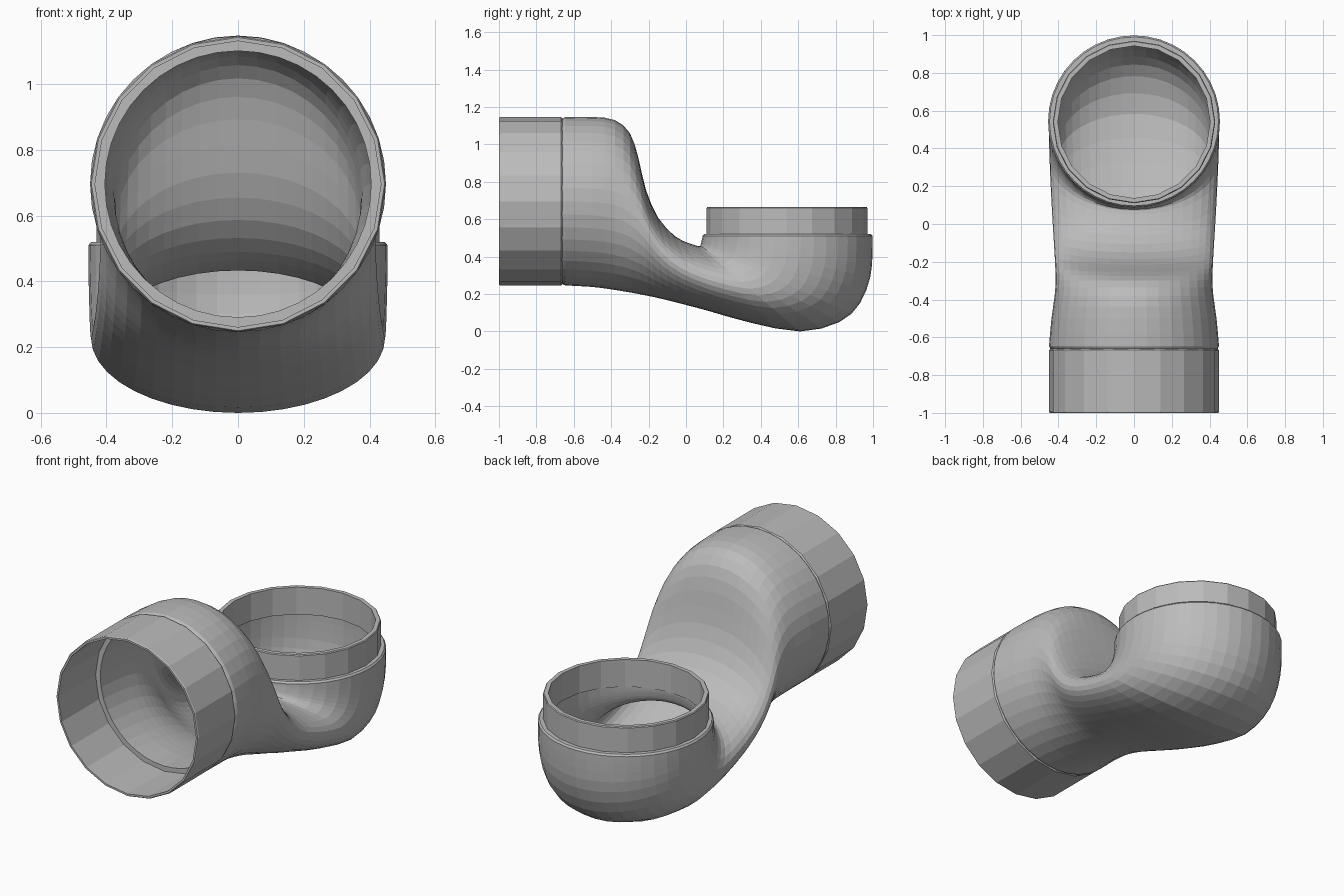
import bpy
import bmesh
from math import sin, cos, pi
from mathutils import Vector

cube = bpy.data.objects.get("Cube")
if cube:
    bpy.data.objects.remove(cube)

grey = bpy.data.materials.new("plain grey")
grey.use_nodes = True
colour = (0.5, 0.5, 0.5, 1)
grey.diffuse_color = colour
grey.node_tree.nodes["Principled BSDF"].inputs["Base Color"].default_value = colour


def section(uy, uz, ly, lz, width):
    """Cross-section: upper point, lower point (in the yz plane) and half width."""
    return Vector((uy, uz, ly, lz, width))


def scaled(s, f):
    """Shrink a cross-section about its own centre."""
    cy, cz = (s[0] + s[2]) / 2, (s[1] + s[3]) / 2
    return section(cy + (s[0] - cy) * f, cz + (s[1] - cz) * f,
                   cy + (s[2] - cy) * f, cz + (s[3] - cz) * f, s[4] * f)


def ring_points(s, sides):
    cy, cz = (s[0] + s[2]) / 2, (s[1] + s[3]) / 2
    ay, az = (s[0] - s[2]) / 2, (s[1] - s[3]) / 2
    for i in range(sides):
        t = 2 * pi * i / sides
        yield (s[4] * sin(t), cy + ay * cos(t), cz + az * cos(t))


def hollow_tube(name, outer, inner, sides):
    """Loft the outer wall, then back along the inner wall, closing both rims."""
    bm = bmesh.new()
    rings = [[bm.verts.new(p) for p in ring_points(s, sides)]
             for s in outer + inner[::-1]]
    for k, a in enumerate(rings):
        b = rings[(k + 1) % len(rings)]
        for i in range(sides):
            j = (i + 1) % sides
            bm.faces.new((a[i], a[j], b[j], b[i]))
    bmesh.ops.recalc_face_normals(bm, faces=bm.faces)
    mesh = bpy.data.meshes.new(name)
    bm.to_mesh(mesh)
    bm.free()
    mesh.materials.append(grey)
    obj = bpy.data.objects.new(name, mesh)
    bpy.context.collection.objects.link(obj)
    return obj


def smooth_path(keys, steps):
    """Catmull-Rom interpolation of cross-sections."""
    out = []
    for i in range(len(keys) - 1):
        p0, p1 = keys[max(i - 1, 0)], keys[i]
        p2, p3 = keys[i + 1], keys[min(i + 2, len(keys) - 1)]
        for k in range(steps):
            t = k / steps
            out.append(0.5 * (2 * p1 + (p2 - p0) * t
                              + (2 * p0 - 5 * p1 + 4 * p2 - p3) * t * t
                              + (3 * p1 - p0 - 3 * p2 + p3) * t ** 3))
    return out + [keys[-1]]


def upright(y, r, z=0.696):
    return section(y, z + r, y, z - r, r)


def level(z, r, y=0.54):
    return section(y - r, z, y + r, z, r)


# Curved pipe body, from the front mouth to the top mouth
bend = [
    upright(-0.645, 0.45),
    section(-0.50, 1.147, -0.50, 0.238, 0.437),
    section(-0.38, 1.13, -0.38, 0.222, 0.42),
    section(-0.30, 1.06, -0.29, 0.207, 0.415),
    section(-0.255, 0.93, -0.20, 0.19, 0.417),
    section(-0.215, 0.76, -0.12, 0.172, 0.42),
    section(-0.15, 0.61, -0.02, 0.147, 0.425),
    section(-0.06, 0.51, 0.12, 0.11, 0.432),
    section(0.02, 0.47, 0.34, 0.048, 0.44),
    section(0.07, 0.456, 0.61, 0.0, 0.447),
    section(0.077, 0.462, 0.82, 0.05, 0.45),
    section(0.081, 0.472, 0.93, 0.15, 0.452),
    section(0.084, 0.487, 0.985, 0.29, 0.454),
    section(0.087, 0.50, 0.997, 0.41, 0.455),
    level(0.51, 0.455, 0.543),
]
curve = smooth_path(bend, 2)
outer_wall = [upright(-0.664, 0.438), upright(-0.655, 0.446)] + curve
outer_wall += [level(0.52, 0.447, 0.543)]
inner_wall = [upright(-0.664, 0.405)] + [scaled(s, 0.9) for s in curve]
inner_wall += [level(0.52, 0.405)]
hollow_tube("pipe_bend", outer_wall, inner_wall, 40)

# Thin-walled socket at the front
hollow_tube("front_socket",
            [upright(-1.0, 0.446), upright(-0.994, 0.45),
             upright(-0.668, 0.45), upright(-0.66, 0.443)],
            [upright(-1.0, 0.435), upright(-0.66, 0.435)], 20)

# Narrower spigot on the top mouth
hollow_tube("top_spigot",
            [level(0.51, 0.43), level(0.66, 0.43), level(0.665, 0.426)],
            [level(0.51, 0.403), level(0.665, 0.403)], 20)
